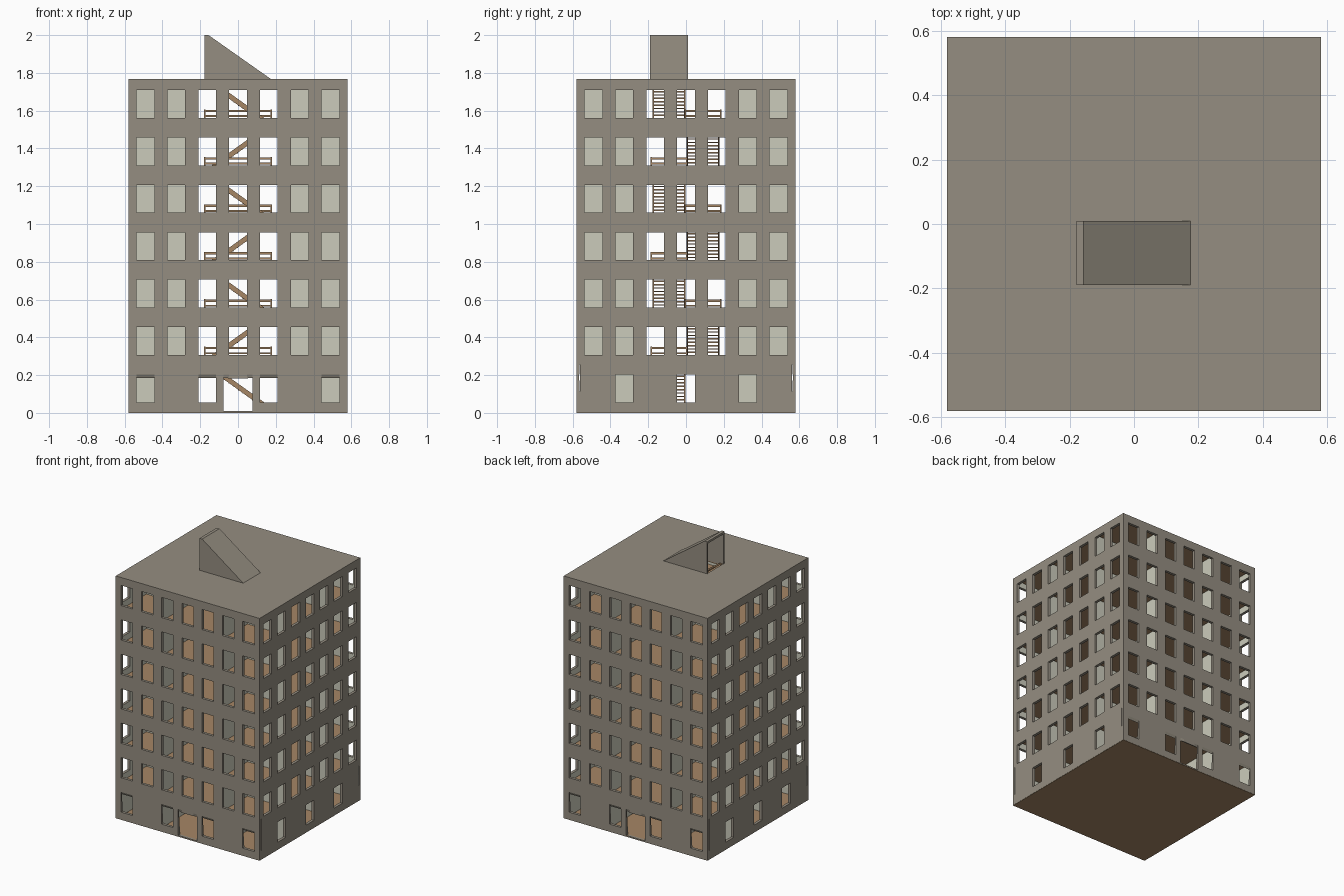
import bpy, bmesh, math

if "Cube" in bpy.data.objects:
    bpy.data.objects.remove(bpy.data.objects["Cube"])

H = 0.58            # half width of the block
T = 0.02            # outer wall thickness
F0, STEP = 0.01, 0.251   # ground floor level, storey height
TOP = F0 + 7 * STEP


def material(name, rgb):
    m = bpy.data.materials.new(name)
    m.diffuse_color = (*rgb, 1)
    m.use_nodes = True
    m.node_tree.nodes["Principled BSDF"].inputs["Base Color"].default_value = m.diffuse_color
    return m


GREY = material("grey render", (0.30, 0.27, 0.22))
PALE = material("pale plaster", (0.60, 0.60, 0.50))
WOOD = material("brown wood", (0.38, 0.24, 0.13))


def finish(name, bm, *mats):
    me = bpy.data.meshes.new(name)
    bm.to_mesh(me)
    bm.free()
    for m in mats:
        me.materials.append(m)
    ob = bpy.data.objects.new(name, me)
    bpy.context.collection.objects.link(ob)
    return ob


def prism(bm, profile, y0, y1):
    """Extrude an x-z outline from y0 to y1."""
    a = [bm.verts.new((x, y0, z)) for x, z in profile]
    b = [bm.verts.new((x, y1, z)) for x, z in profile]
    n = len(a)
    faces = [bm.faces.new(a), bm.faces.new(b[::-1])]
    for i in range(n):
        j = (i + 1) % n
        faces.append(bm.faces.new((a[j], a[i], b[i], b[j])))
    bmesh.ops.recalc_face_normals(bm, faces=faces)


def box(bm, x0, x1, y0, y1, z0, z1):
    prism(bm, [(x0, z0), (x1, z0), (x1, z1), (x0, z1)], y0, y1)


# window layout: 7 columns, 7 rows, with fewer openings on the ground floor
COLS = [(i - 3) * 0.1634 for i in range(7)]


def openings(ground_cols, door):
    holes = []
    for k in range(7):
        for c, u in enumerate(COLS):
            if k or c in ground_cols:
                z = F0 + k * STEP + 0.046
                holes.append((u - 0.047, u + 0.047, z, z + 0.147))
    if door:
        holes.append((-0.077, 0.077, F0, 0.203))
    return holes


def wall(name, half, holes, turn):
    us = sorted({-half, half} | {h[i] for h in holes for i in (0, 1)})
    zs = sorted({0.002, TOP} | {h[i] for h in holes for i in (2, 3)})
    bm = bmesh.new()
    verts = {}

    def v(u, z):
        if (u, z) not in verts:
            verts[u, z] = bm.verts.new((u, -H, z))
        return verts[u, z]

    for u0, u1 in zip(us, us[1:]):
        for z0, z1 in zip(zs, zs[1:]):
            u, z = (u0 + u1) / 2, (z0 + z1) / 2
            if not any(a < u < b and c < z < d for a, b, c, d in holes):
                bm.faces.new((v(u0, z0), v(u1, z0), v(u1, z1), v(u0, z1)))
    ob = finish(name, bm, GREY, PALE)
    ob.rotation_euler.z = turn * math.pi / 2
    mod = ob.modifiers.new("thickness", 'SOLIDIFY')
    mod.thickness, mod.offset = T, -1
    mod.material_offset, mod.material_offset_rim = 1, 0   # plaster inside


for i, side in enumerate(("front", "right", "back", "left")):
    if i % 2 == 0:
        wall(side + "_wall", H, openings((0, 2, 4, 6), True), i)
    else:
        wall(side + "_wall", H - T, openings((1, 3, 5), False), i)

# ground slab
bm = bmesh.new()
box(bm, -H + .001, H - .001, -H + .001, H - .001, 0, F0)
finish("ground_slab", bm, WOOD)

R = H - T
X = 0.175           # half length of stairwell
W = 0.18            # stair width


def slab(name, z0, z1, y0, y1, mat):
    """Floor plate with a stairwell opening."""
    bm = bmesh.new()
    box(bm, -R, R, -R, y0, z0, z1)
    box(bm, -R, R, y1, R, z0, z1)
    box(bm, -R, -X, y0, y1, z0, z1)
    box(bm, X, R, y0, y1, z0, z1)
    finish(name, bm, mat)


def well(k):
    return (-W, 0) if k % 2 == 0 else (0, W)


for k in range(1, 7):
    z = F0 + k * STEP
    slab(f"floor_{k}", z - 0.012, z, *well(k - 1), WOOD)
slab("ceiling", TOP - 0.017, TOP - 0.01, *well(6), WOOD)
slab("roof", TOP - 0.01, TOP, *well(6), GREY)

# corner room partitions
bm = bmesh.new()
P, t = 0.245, 0.01
for k in range(7):
    z0, z1 = F0 + k * STEP, F0 + (k + 1) * STEP - 0.012
    for sx in (-1, 1):
        xa, xb = sorted((sx * (P - t), sx * R))
        xc, xd = sorted((sx * (P - t), sx * (P + t)))
        for sy in (-1, 1):
            ya, yb = sorted((sy * (P - t), sy * (P + t)))
            box(bm, xa, xb, ya, yb, z0, z1)
            ya, yb = sorted((sy * (P + t), sy * R))
            box(bm, xc, xd, ya, yb, z0, z1)
finish("room_partitions", bm, PALE)

# stair flights: two stringers and open treads, alternating direction
N = 14
for k in range(7):
    bm = bmesh.new()
    y0, y1 = well(k)
    d = -1 if k % 2 == 0 else 1
    z = F0 + k * STEP
    run, rise = 2 * X / N, STEP / N
    slope = STEP / (2 * X)
    prof = [(-d * X, z), (-d * (X - 0.012 / slope), z), (d * X, z + STEP - 0.012),
            (d * X, z + STEP), (d * (X - 0.02 / slope), z + STEP), (-d * X, z + 0.02)]
    for y in (y0 + 0.002, y1 - 0.01):
        prism(bm, prof, y, y + 0.008)
    for i in range(N):
        xa, xb = sorted((d * (-X + i * run), d * (-X + (i + 1) * run)))
        zt = z + (i + 0.5) * rise
        box(bm, xa, xb, y0 + 0.01, y1 - 0.01, zt - 0.007, zt)
    finish(f"stair_flight_{k}", bm, WOOD)

# railings round each stairwell: both long sides and the closed end
for k in range(1, 7):
    bm = bmesh.new()
    y0, y1 = well(k - 1)
    z = F0 + k * STEP
    r = 0.004
    xe = X if k % 2 else -X
    for a, b in ((0.05, 0.06), (0.076, 0.088)):
        for y in (y0 - r, y1 + r):
            box(bm, -X, X, y - r, y + r, z + a, z + b)
        box(bm, xe - r, xe + r, y0, y1, z + a, z + b)
    for x in (-X, X):
        for y in (y0 - r, y1 + r):
            box(bm, x - r, x + r, y - r, y + r, z, z + 0.09)
    finish(f"railing_{k}", bm, WOOD)

# sloped roof exit, open towards -x
bm = bmesh.new()
L, B = -0.178, -0.156
side = [(L, TOP), (X, TOP), (B, 2), (L, 2)]
prism(bm, side, -0.19, -0.18)
prism(bm, side, 0.0, 0.01)
prism(bm, [(X, TOP), (B, 2), (L, 2), (L, 1.985), (B - 0.005, 1.985), (X - 0.022, TOP)],
      -0.18, 0.0)
finish("roof_exit", bm, GREY)
